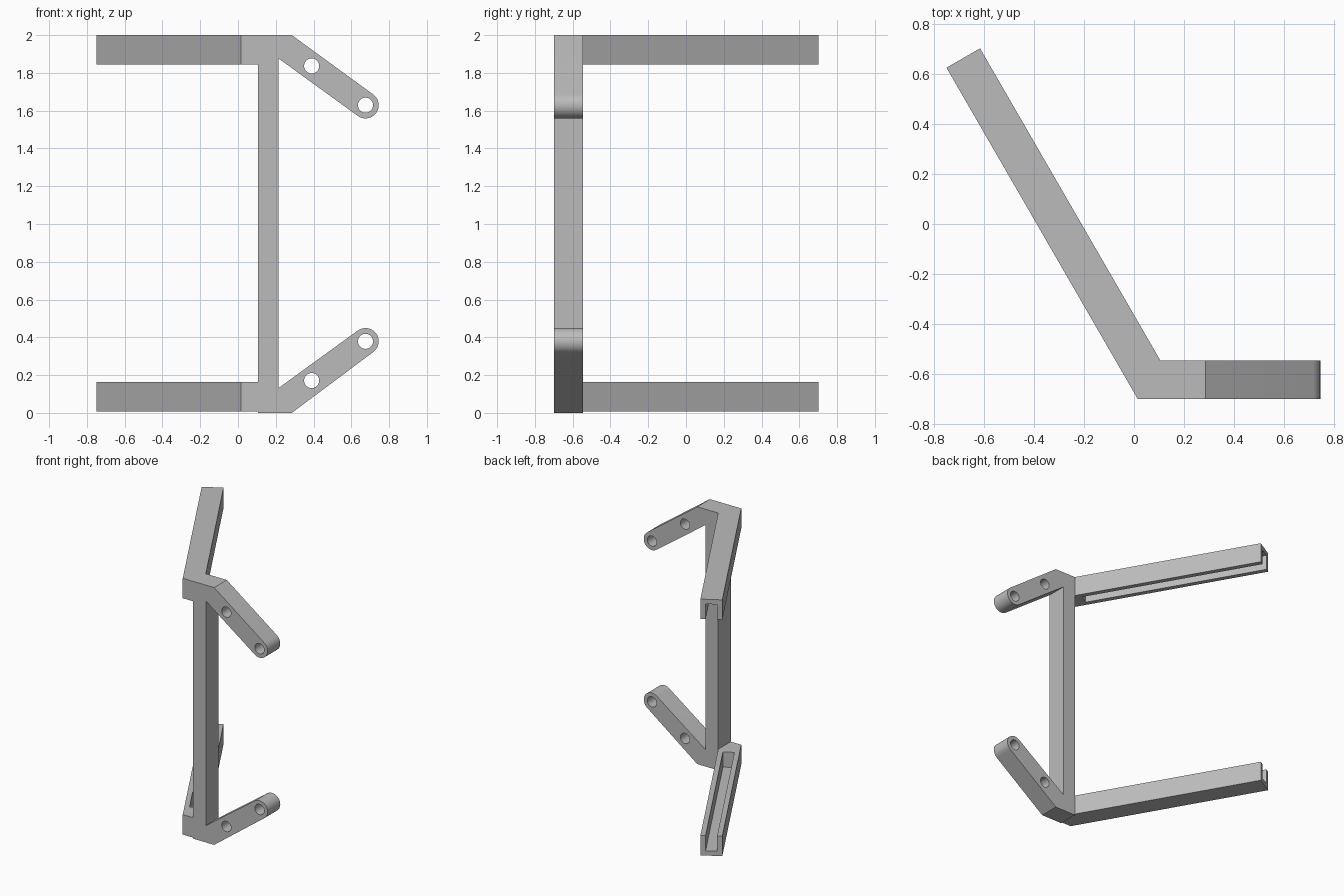
import bpy, bmesh, math
from mathutils import Vector

if "Cube" in bpy.data.objects:
    bpy.data.objects.remove(bpy.data.objects["Cube"], do_unlink=True)

grey = bpy.data.materials.new("plain grey")
grey.use_nodes = True
grey.diffuse_color = (0.5, 0.5, 0.5, 1)
grey.node_tree.nodes["Principled BSDF"].inputs["Base Color"].default_value = (0.5, 0.5, 0.5, 1)

FRONT, BACK = -0.70, -0.545      # depth of the flat frame
MID = 1.004                      # mirror height of the upper and lower halves
WALL, WIDTH = 0.037, 0.155       # rail wall thickness and rail width


def prism(name, outline, offset):
    """Extrude a closed 3D outline by an offset vector."""
    bm = bmesh.new()
    face = bm.faces.new([bm.verts.new(p) for p in outline])
    ext = bmesh.ops.extrude_face_region(bm, geom=[face])["geom"]
    bmesh.ops.translate(bm, vec=offset, verts=[v for v in ext if isinstance(v, bmesh.types.BMVert)])
    bmesh.ops.recalc_face_normals(bm, faces=bm.faces[:])
    mesh = bpy.data.meshes.new(name)
    bm.to_mesh(mesh)
    bm.free()
    mesh.materials.append(grey)
    obj = bpy.data.objects.new(name, mesh)
    bpy.context.collection.objects.link(obj)
    return obj


def cut(obj, cutter):
    """Subtract a cutter, then discard it."""
    mod = obj.modifiers.new("cut", "BOOLEAN")
    mod.operation, mod.solver, mod.object = "DIFFERENCE", "EXACT", cutter
    bpy.context.view_layer.objects.active = obj
    bpy.ops.object.modifier_apply(modifier=mod.name)
    bpy.data.objects.remove(cutter, do_unlink=True)


def arc(cx, cz, r, start, end, n):
    return [(cx + r * math.cos(start + (end - start) * i / n),
             cz + r * math.sin(start + (end - start) * i / n)) for i in range(n + 1)]


# Frame: upright post with a round-tipped arm at each end
tip, pivot = (0.675, 0.379), (0.39, 0.171)
slope = math.atan2(tip[1] - pivot[1], tip[0] - pivot[0])
lower = [(0.285, 0.008)]
lower += arc(*tip, 0.07, slope - math.pi / 2, slope + math.pi / 2, 20)
lower += [(0.215, 0.132)]
upper = [(x, 2 * MID - z) for x, z in reversed(lower)]
lower[0] = (0.285, 0.0)
outline = [(0.105, 0.0)] + lower + upper + [(0.105, 2.0)]
frame = prism("frame_with_arms", [(x, FRONT, z) for x, z in outline], (0, BACK - FRONT, 0))

# Round holes through both arms
for x, z in (tip, pivot):
    for height in (z, 2 * MID - z):
        ring = arc(x, height, 0.04, 0, math.tau, 32)[:-1]
        cut(frame, prism("hole_cutter", [(a, FRONT - 0.1, b) for a, b in ring], (0, 0.4, 0)))

# Rails: angled channels with the slot facing the other rail
along = Vector((-0.5, math.sqrt(0.75), 0))
across = Vector((math.sqrt(0.75), 0.5, 0))
corner = Vector((0.015, FRONT, 0))
LENGTH = 1.53


def rail(name, base, direction):
    def at(s, t, z):
        return corner + along * s + across * t + Vector((0, 0, z))
    plan = [Vector((0.105, FRONT, base)), Vector((0.105, BACK, base)),
            at(LENGTH, WIDTH, base), at(LENGTH, 0, base), at(0, 0, base)]
    obj = prism(name, plan, (0, 0, direction * 0.155))
    floor = base + direction * WALL
    slot = [at(s, t, floor) for s, t in ((0.13, WALL), (0.13, WIDTH - WALL),
                                         (LENGTH + 0.1, WIDTH - WALL), (LENGTH + 0.1, WALL))]
    cut(obj, prism("slot_cutter", slot, (0, 0, direction * 0.3)))
    return obj


parts = [frame, rail("lower_rail", 0.008, 1), rail("upper_rail", 2.0, -1)]

# Smooth the round tips and holes, keep the edges sharp
for obj in parts:
    bpy.ops.object.select_all(action="DESELECT")
    obj.select_set(True)
    bpy.context.view_layer.objects.active = obj
    bpy.ops.object.shade_smooth_by_angle(angle=math.radians(30))
